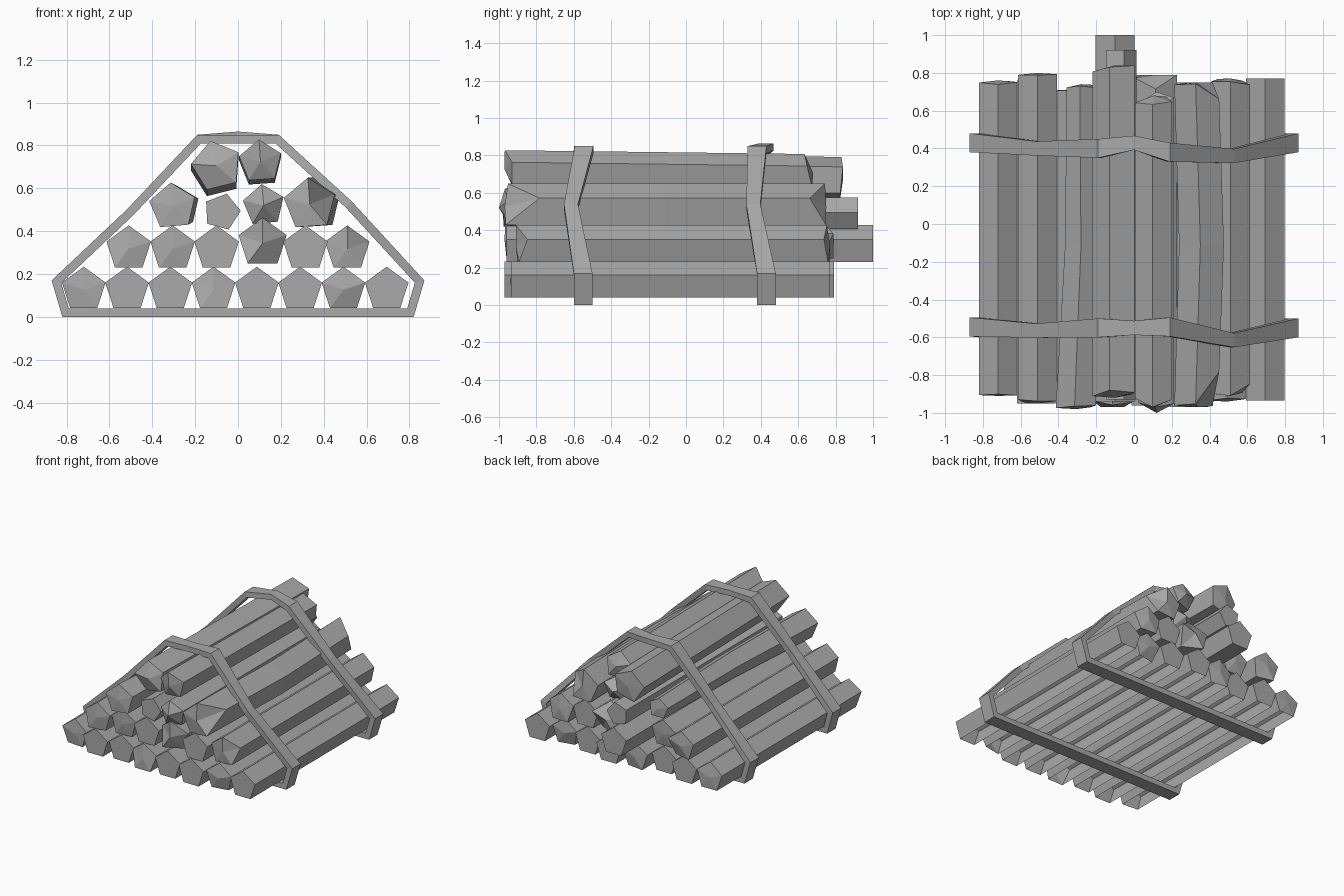
import bpy, bmesh, math, random
from mathutils import Vector

random.seed(4)
cube = bpy.data.objects.get("Cube")
if cube:
    bpy.data.objects.remove(cube)

wood = bpy.data.materials.new("plain_grey")
grey = (0.4, 0.4, 0.4, 1)
wood.use_nodes = True
wood.diffuse_color = grey
wood.node_tree.nodes["Principled BSDF"].inputs["Base Color"].default_value = grey


def finish(name, bm):
    mesh = bpy.data.meshes.new(name)
    bm.to_mesh(mesh)
    bm.free()
    mesh.materials.append(wood)
    bpy.context.collection.objects.link(bpy.data.objects.new(name, mesh))


def log(name, x, z, r, front, back, turn=0, bulge=0, chip=0.0, notch=0.0,
        shift=(0, 0), taper=1, open_base=False):
    """Five-sided log along y: chipped ends, a notched +x corner, an optional bow and drift."""
    bm = bmesh.new()
    rings = []
    for t, inward in ((0, 1), (0.5, 0), (1, -1)):
        ring = []
        cx = x + shift[0] * t + (0 if inward else bulge)
        cz = z + shift[1] * t
        rad = r * (1 + (taper - 1) * t)
        for k in range(5):
            a = math.radians(90 + turn + 72 * k)
            cut = random.random() * chip + (notch * (1 - t / 2) if k == 4 else 0)
            ring.append(bm.verts.new((cx + rad * math.cos(a),
                                      front + (back - front) * t + inward * cut,
                                      cz + rad * math.sin(a))))
        rings.append(ring)
    for a, b in zip(rings, rings[1:]):
        for k in range(5):
            if open_base and k == 2:
                continue
            j = (k + 1) % 5
            bm.faces.new((a[k], b[k], b[j], a[j]))
    # Split each end into facets around its middle
    for ring, y, t in ((rings[0], front, 0), (rings[2][::-1], back, 1)):
        c = bm.verts.new((x + shift[0] * t, y, z + shift[1] * t))
        for k in range(5):
            bm.faces.new((ring[k], ring[(k + 1) % 5], c))
    bm.normal_update()
    if not open_base:
        bmesh.ops.recalc_face_normals(bm, faces=bm.faces)
    else:
        # An open log keeps its outward winding
        top = max(bm.faces, key=lambda f: f.calc_center_median().z)
        if top.normal.z < 0:
            bmesh.ops.reverse_faces(bm, faces=bm.faces)
    finish(name, bm)


# Bottom row: eight regular logs without undersides
spans = ((-0.91, 0.76), (-0.95, 0.76), (-0.93, 0.71), (-0.97, 0.78),
         (-0.96, 0.79), (-0.97, 0.75), (-0.94, 0.74), (-0.935, 0.77))
for i, (front, back) in enumerate(spans):
    log(f"bottom_log_{i + 1}", -0.72 + 0.202 * i, 0.127, 0.107, front, back,
        chip=0.0 if i % 3 else 0.04, open_base=True)

# Second row: six logs, one sticking out at the back
log("second_log_1", -0.51, 0.318, 0.109, -0.95, 0.8, chip=0.05)
log("second_log_2", -0.305, 0.318, 0.109, -0.93, 0.71, chip=0.02)
log("second_log_3", -0.1, 0.318, 0.109, -0.94, 1.0)
log("second_log_4", 0.115, 0.345, 0.118, -0.97, 0.79, chip=0.08)
log("second_log_5", 0.315, 0.318, 0.109, -0.96, 0.74)
log("second_log_6", 0.51, 0.318, 0.109, -0.91, 0.77, chip=0.02, notch=0.05)

# Third row: uneven, drifting logs
log("third_log_1", -0.305, 0.515, 0.112, -0.98, 0.74, 5, 0.02, 0.02,
    shift=(0.025, 0), taper=0.7)
log("third_log_2", -0.075, 0.49, 0.088, -0.93, 0.92, -15)
log("third_log_3", 0.12, 0.52, 0.1, -1.0, 0.7, 5, chip=0.1)
log("third_log_4", 0.335, 0.525, 0.125, -0.97, 0.75, 4, 0.025, 0.02, notch=0.17)

# Top row: two logs sinking slightly towards the back
log("top_log_1", -0.1, 0.705, 0.12, -0.92, 0.84, 14, chip=0.05, shift=(0, -0.03))
log("top_log_2", 0.105, 0.725, 0.103, -0.97, 0.68, 4, chip=0.05, shift=(0, -0.02))

# Straps: one shared outline, shifted in y at each bend
outline = ((-0.82, 0), (0.82, 0), (0.87, 0.17), (0.53, 0.54), (0.19, 0.85),
           (0, 0.85), (-0.19, 0.85), (-0.52, 0.5), (-0.87, 0.17))


def strap(name, centres, rise, width=0.1, thick=0.04):
    bm = bmesh.new()
    n = len(outline)
    pts = [Vector(p) for p in outline]
    pts[5].y += rise
    sections = []
    for i, p in enumerate(pts):
        before = (p - pts[i - 1]).normalized()
        after = (pts[(i + 1) % n] - p).normalized()
        n1, n2 = Vector((-before.y, before.x)), Vector((-after.y, after.x))
        inner = p + (n1 + n2) * thick / (1 + n1.dot(n2))
        y = centres[i]
        w = width / 2 * (0.75 if i in (3, 5, 7) else 1)
        sections.append([bm.verts.new((q.x, y + s * w, q.y))
                         for q, s in ((p, -1), (p, 1), (inner, 1), (inner, -1))])
    for i in range(n):
        a, b = sections[i], sections[(i + 1) % n]
        for k in range(4):
            j = (k + 1) % 4
            bm.faces.new((a[k], a[j], b[j], b[k]))
    bmesh.ops.recalc_face_normals(bm, faces=bm.faces)
    finish(name, bm)


strap("front_strap", (-0.55, -0.55, -0.55, -0.615, -0.545, -0.55, -0.55, -0.565, -0.545), 0)
strap("back_strap", (0.43, 0.43, 0.43, 0.36, 0.38, 0.43, 0.4, 0.4, 0.43), 0.015)
